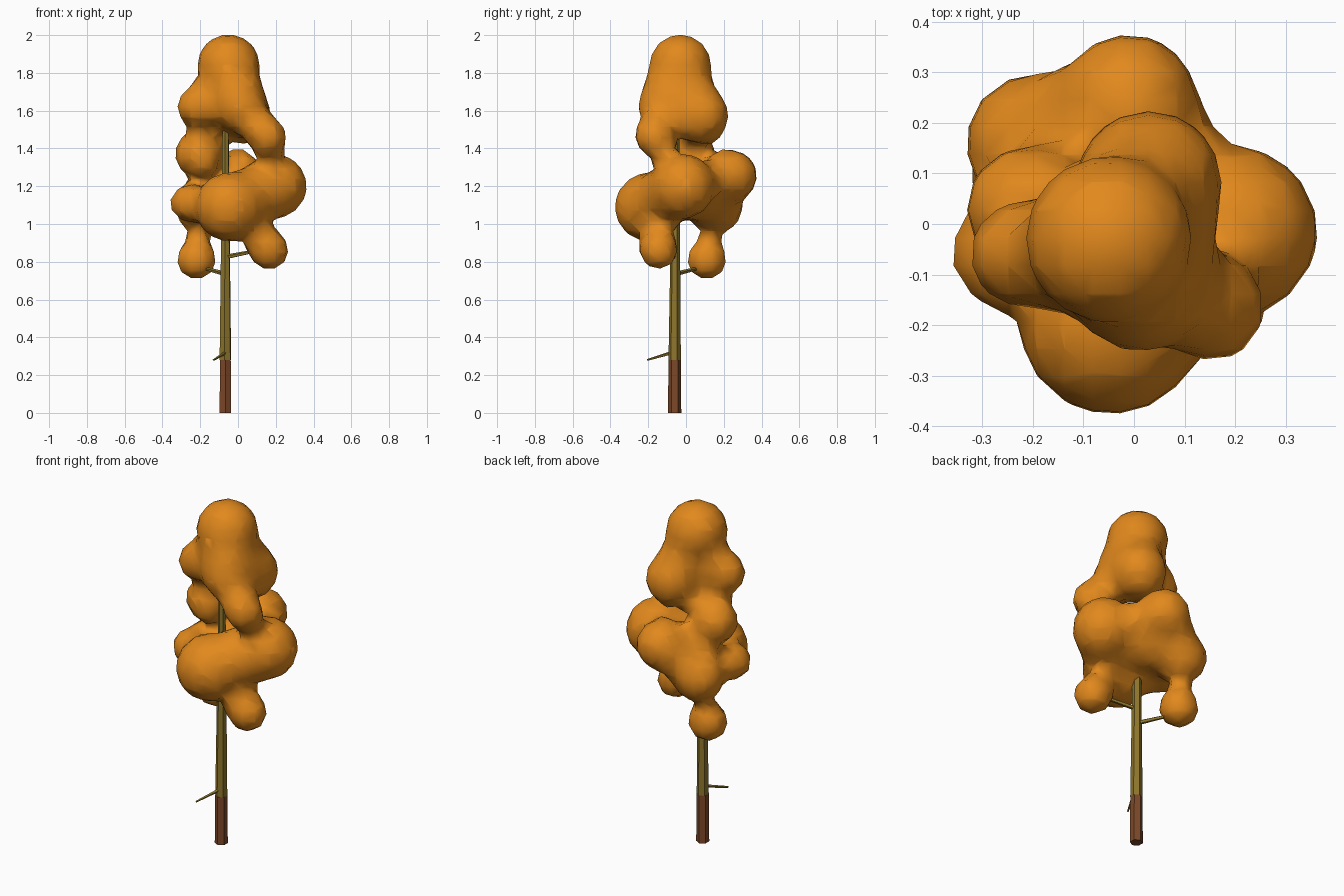
import bpy
from mathutils import Vector

if "Cube" in bpy.data.objects:
    bpy.data.objects.remove(bpy.data.objects["Cube"])


def material(name, color):
    m = bpy.data.materials.new(name)
    m.diffuse_color = (*color, 1)
    m.use_nodes = True
    m.node_tree.nodes["Principled BSDF"].inputs["Base Color"].default_value = m.diffuse_color
    return m


BARK = material("dark_bark", (0.20, 0.065, 0.022))
WOOD = material("olive_wood", (0.27, 0.18, 0.025))
LEAF = material("orange_leaves", (0.76, 0.25, 0.012))


def limb(name, a, b, r1, r2, sides, mat):
    """Tapered flat-sided prism from a to b."""
    a, b = Vector(a), Vector(b)
    d = b - a
    bpy.ops.mesh.primitive_cone_add(vertices=sides, radius1=r1, radius2=r2,
                                    depth=d.length, location=(a + b) / 2)
    o = bpy.context.object
    o.name = name
    o.rotation_euler = d.to_track_quat('Z', 'Y').to_euler()
    o.data.materials.append(mat)
    return o


# Trunk: dark base and lighter upper part
limb("trunk_base", (-0.067, -0.06, 0), (-0.067, -0.06, 0.28), 0.035, 0.033, 6, BARK)
limb("trunk_upper", (-0.067, -0.06, 0.28), (-0.066, -0.052, 1.75), 0.033, 0.015, 6, WOOD)

# Branches: one bare twig and two carrying the low leaf clumps
limb("bare_twig", (-0.065, -0.07, 0.32), (-0.13, -0.205, 0.28), 0.01, 0.005, 5, WOOD)
limb("left_branch", (-0.067, -0.055, 0.735), (-0.21, 0.10, 0.775), 0.013, 0.008, 5, WOOD)
limb("right_branch", (-0.065, -0.06, 0.825), (0.16, -0.14, 0.87), 0.013, 0.008, 5, WOOD)

# Leaf clumps: x, y, z, visible radius
clumps = [
    (-0.05, -0.03, 1.84, 0.163),
    (0.03, 0.08, 1.575, 0.143),
    (0.01, -0.12, 1.62, 0.13),
    (-0.22, -0.06, 1.62, 0.102),
    (0.155, -0.17, 1.465, 0.099),
    (-0.21, 0.03, 1.37, 0.122),
    (-0.01, 0.24, 1.255, 0.135),
    (0.195, -0.015, 1.20, 0.168),
    (-0.045, -0.195, 1.09, 0.181),
    (-0.275, -0.06, 1.11, 0.086),
    (-0.195, 0.16, 1.09, 0.137),
    (-0.22, 0.11, 0.81, 0.104),
    (0.165, -0.145, 0.86, 0.10),
    (-0.02, 0.09, 1.13, 0.09),
]
mb = bpy.data.metaballs.new("leaf_field")
mb.resolution = mb.render_resolution = 0.055
mb.threshold = 0.6
for x, y, z, r in clumps:
    e = mb.elements.new()
    e.co = (x, y, z)
    e.stiffness = 1.38
    e.radius = r / (1 - (mb.threshold / e.stiffness) ** (1 / 3)) ** 0.5
field = bpy.data.objects.new("leaf_field", mb)
bpy.context.collection.objects.link(field)

# Turn the blended clumps into one foliage mesh
dg = bpy.context.evaluated_depsgraph_get()
dg.update()
mesh = bpy.data.meshes.new_from_object(field.evaluated_get(dg))
bpy.data.objects.remove(field)
foliage = bpy.data.objects.new("foliage", mesh)
bpy.context.collection.objects.link(foliage)
mesh.materials.clear()
mesh.materials.append(LEAF)
bpy.ops.object.select_all(action='DESELECT')
foliage.select_set(True)
bpy.context.view_layer.objects.active = foliage
bpy.ops.object.shade_smooth()
